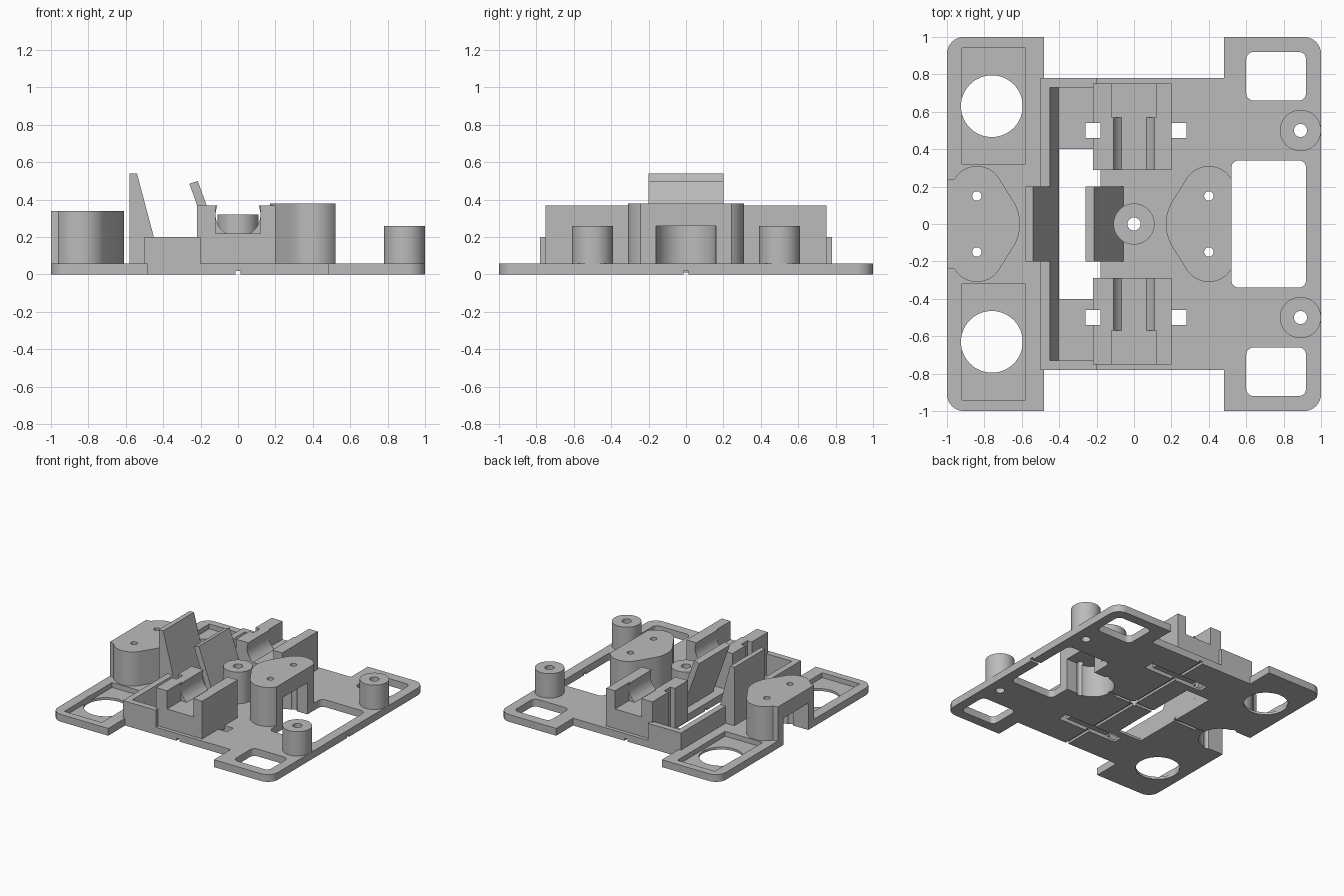
import bpy, bmesh, math
from mathutils import Vector

if "Cube" in bpy.data.objects:
    bpy.data.objects.remove(bpy.data.objects["Cube"], do_unlink=True)

grey = bpy.data.materials.new("matte grey")
grey.use_nodes = True
grey.diffuse_color = (0.5, 0.5, 0.5, 1)
grey.node_tree.nodes["Principled BSDF"].inputs["Base Color"].default_value = (0.5, 0.5, 0.5, 1)


def prism(name, pts, lo, hi, axis="z"):
    """Extrude a 2D outline: (x, y) along z, or (x, z) along y."""
    place = (lambda p, h: Vector((p[0], p[1], h))) if axis == "z" else (lambda p, h: Vector((p[0], h, p[1])))
    bm = bmesh.new()
    face = bm.faces.new([bm.verts.new(place(p, lo)) for p in pts])
    out = bmesh.ops.extrude_face_region(bm, geom=[face])
    step = place((0, 0), hi - lo)
    bmesh.ops.translate(bm, vec=step, verts=[g for g in out["geom"] if isinstance(g, bmesh.types.BMVert)])
    bmesh.ops.recalc_face_normals(bm, faces=bm.faces)
    mesh = bpy.data.meshes.new(name)
    bm.to_mesh(mesh)
    bm.free()
    mesh.materials.append(grey)
    ob = bpy.data.objects.new(name, mesh)
    bpy.context.collection.objects.link(ob)
    return ob


def arc(cx, cy, r, a, b, n=16):
    return [(cx + r * math.cos(math.radians(a + (b - a) * i / n)),
             cy + r * math.sin(math.radians(a + (b - a) * i / n))) for i in range(n + 1)]


def rect(x0, x1, y0, y1, r=0.0):
    if not r:
        return [(x0, y0), (x1, y0), (x1, y1), (x0, y1)]
    return (arc(x1 - r, y1 - r, r, 0, 90, 8) + arc(x0 + r, y1 - r, r, 90, 180, 8)
            + arc(x0 + r, y0 + r, r, 180, 270, 8) + arc(x1 - r, y0 + r, r, 270, 360, 8))


def circle(x, y, r, n=48):
    return arc(x, y, r, 0, 360, n)[:-1]


def boolean(ob, tools, operation="DIFFERENCE"):
    """Apply tools to an object one by one, then delete them."""
    for tool in tools:
        mod = ob.modifiers.new("cut", "BOOLEAN")
        mod.operation, mod.solver, mod.object = operation, "EXACT", tool
        bpy.context.view_layer.update()
        mesh = bpy.data.meshes.new_from_object(ob.evaluated_get(bpy.context.evaluated_depsgraph_get()))
        ob.modifiers.clear()
        ob.data = mesh
        bpy.data.objects.remove(tool, do_unlink=True)


def hole(pts, lo=-0.1, hi=1, axis="z"):
    ob = prism("cutter", pts, lo, hi, axis)
    ob.hide_render = True
    return ob


PLATE = 0.06
SIDES = (-1, 1)
parts = []

# Base plate with the raised tray block
base = prism("base_plate", rect(-1, 1, -1, 1, 0.09), 0, PLATE)
boolean(base, [hole(rect(-0.48, 0.48, min(s * 0.78, s * 1.2), max(s * 0.78, s * 1.2))) for s in SIDES])
boolean(base, [prism("block", rect(-0.5, -0.2, -0.78, 0.78), 0, 0.2)], "UNION")
cuts = [hole([(-0.4765, 0.3), (-0.4024, 0.02), (-0.2, 0.02), (-0.2, 0.3)], -0.73, 0.73, "y"),
        hole(rect(-0.4, -0.18, -0.4, 0.4)),
        hole(rect(0.52, 0.92, -0.34, 0.34, 0.04)),
        hole(circle(0, 0, 0.035)),
        hole(rect(-0.013, 0.013, -2, 2), -0.1, 0.02),
        hole(rect(-2, 2, -0.013, 0.013), -0.1, 0.02)]
for s in SIDES:
    def span(a, b):
        return sorted((s * a, s * b))
    cuts += [hole(rect(-0.92, -0.58, *span(0.32, 0.94)), 0.02),
             hole(circle(-0.76, s * 0.63, 0.165)),
             hole(rect(0.6, 0.92, *span(0.66, 0.92), 0.04)),
             hole(circle(0.89, s * 0.5, 0.035)),
             hole(rect(-0.26, -0.18, *span(0.46, 0.54))),
             hole(rect(0.2, 0.28, *span(0.46, 0.54))),
             hole(rect(-0.26, 0.28, *span(0.46, 0.54)), -0.1, 0.03)]
boolean(base, cuts)
parts.append(base)

# Flanged towers, hollow below and open towards +u's opposite side
for name, cx, d, top, roof, edge in (("left_tower", 0.4, -1, 0.38, 0.26, []),
                                     ("right_tower", -0.84, 1, 0.34, 0.22, [(-0.16, 0.235)])):
    half = arc(0, 0, 0.23, 0, 32, 8) + arc(0, 0.17, 0.14, 32, 149) + edge
    outline = half + [(u, -v) for u, v in reversed(half[1:])]
    tower = prism(name, [(cx + d * u, v) for u, v in outline], 0.01, top)
    cavity = [(-0.3, -0.16)] + arc(0, 0, 0.16, -90, 90, 24) + [(-0.3, 0.16)]
    # The same cavity and screw holes pierce the plate beneath
    for ob in (tower, base):
        boolean(ob, [hole([(cx + d * u, v) for u, v in cavity], -0.1, roof)]
                + [hole(circle(cx, s * 0.15, 0.025, 24)) for s in SIDES])
    parts.append(tower)

# Round bosses
for name, x, y, top in (("centre_boss", 0, 0, 0.32), ("front_boss", 0.89, -0.5, 0.26),
                        ("back_boss", 0.89, 0.5, 0.26)):
    boss = prism(name, circle(x, y, 0.11), 0.03, top)
    boolean(boss, [hole(circle(x, y, 0.035))])
    parts.append(boss)

# Motor cradles: square gearbox pocket outside, clipped round trough inside
for name, s in (("front_cradle", -1), ("back_cradle", 1)):
    cradle = prism(name, rect(-0.22, 0.2, *sorted((s * 0.29, s * 0.75))), 0.035, 0.37)
    trough = arc(0, 0.32, 0.12, -56.4, 236.4, 40)
    boolean(cradle, [hole(trough, *sorted((s * 0.2, s * 0.6)), "y"),
                     hole(rect(-0.12, 0.12, 0.22, 0.6), *sorted((s * 0.57, s * 0.9)), "y"),
                     hole(rect(-0.26, -0.18, *sorted((s * 0.46, s * 0.54))))])
    parts.append(cradle)

# Leaning support plates
parts.append(prism("rear_support", [(-0.58, 0.03), (-0.58, 0.54), (-0.54, 0.54), (-0.4, 0.011), (-0.41, 0.011)],
                   -0.2, 0.2, "y"))
parts.append(prism("front_support", [(-0.26, 0.485), (-0.215, 0.5), (-0.055, 0.055), (-0.105, 0.055)],
                   -0.2, 0.2, "y"))

for ob in parts:
    bpy.ops.object.select_all(action="DESELECT")
    ob.select_set(True)
    bpy.context.view_layer.objects.active = ob
    bpy.ops.object.shade_smooth_by_angle()
